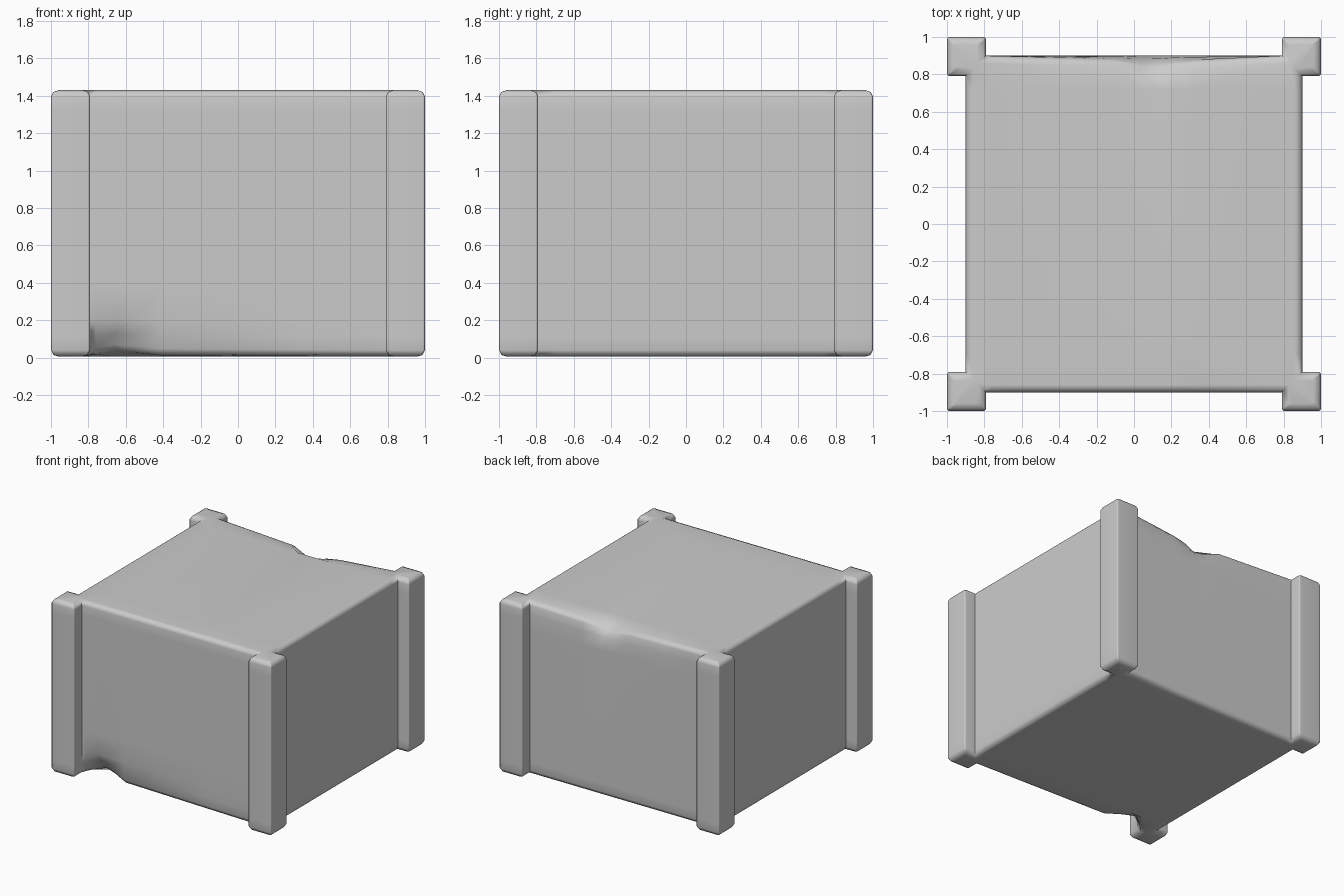
import bpy, bmesh
from mathutils import Vector

if "Cube" in bpy.data.objects:
    bpy.data.objects.remove(bpy.data.objects["Cube"])

H = 1.43
# (inset, height) rings of the rounded top and bottom rims
RINGS = [(0.045, 0.005), (0.015, 0.013), (0.0, 0.04),
         (0.0, H - 0.035), (0.012, H - 0.01), (0.04, H)]


def outline(o, r=0.01):
    """Square with four protruding corner posts, inset by o."""
    a, b, c = 1 - o, 0.79 + o, 0.9 - o
    corner = [(c, b), (a - r, b), (a, b + r), (a, a - r), (a - r, a),
              (b + r, a), (b, a - r), (b, c)]
    pts = []
    for _ in range(4):
        pts += corner
        corner = [(-y, x) for x, y in corner]
    return pts


def lerp(table, t):
    """Piecewise linear lookup."""
    if t <= table[0][0]:
        return table[0][1]
    for (x0, y0), (x1, y1) in zip(table, table[1:]):
        if t <= x1:
            return y0 + (y1 - y0) * (t - x0) / (x1 - x0)
    return table[-1][1]


# Crate body with corner posts
bm = bmesh.new()
loops = [[bm.verts.new((x, y, z)) for x, y in outline(o)] for o, z in RINGS]
n = len(loops[0])
for lo, hi in zip(loops, loops[1:]):
    for i in range(n):
        j = (i + 1) % n
        bm.faces.new((lo[i], lo[j], hi[j], hi[i]))
bm.faces.new(loops[0][::-1])
bm.faces.new(loops[-1])

# Cuts that give the dents something to bend
cuts = [((x, 0, 0), (1, 0, 0)) for x in (-.76, -.66, -.56, -.42, -.1, .04, .13, .21, .32)]
cuts += [((0, y, 0), (0, 1, 0)) for y in (-.7, .72)]
cuts += [((0, 0, z), (0, 0, 1)) for z in (.11, .2, .38, 1.2, 1.32)]
for co, no in cuts:
    bmesh.ops.bisect_plane(bm, geom=bm.verts[:] + bm.edges[:] + bm.faces[:],
                           plane_co=Vector(co), plane_no=Vector(no))

# Dents: lower front edge near the left post, upper back edge near the middle
front_in = [(-.79, 0), (-.76, .05), (-.66, .12), (-.56, .09), (-.42, .03), (.79, 0)]
front_fade = [(.04, 1), (.11, .6), (.2, .12), (.38, 0)]
back_down = [(-.79, 0), (-.1, .025), (.04, .065), (.13, .07), (.21, .045), (.32, .03), (.79, 0)]
back_fade = [(1.2, 0), (1.32, .25), (H - .035, .8), (H, 1)]
for v in bm.verts:
    x, y, z = v.co
    if abs(x) > .78:
        continue
    if y < -.8:
        k = lerp(front_in, x) * lerp(front_fade, z)
        v.co.y += k
        v.co.z += k * .25
    elif y > .8:
        k = lerp(back_down, x) * lerp(back_fade, z)
        v.co.y -= k * .9
        v.co.z -= k

bmesh.ops.triangulate(bm, faces=[f for f in bm.faces if len(f.verts) > 4])
bmesh.ops.recalc_face_normals(bm, faces=bm.faces[:])
mesh = bpy.data.meshes.new("crate")
bm.to_mesh(mesh)
bm.free()
crate = bpy.data.objects.new("crate", mesh)
bpy.context.collection.objects.link(crate)

# Smooth rims, flat panels
bpy.context.view_layer.objects.active = crate
crate.select_set(True)
bpy.ops.object.shade_smooth_by_angle(angle=0.87)
wn = crate.modifiers.new("weighted_normals", 'WEIGHTED_NORMAL')
wn.keep_sharp = True
